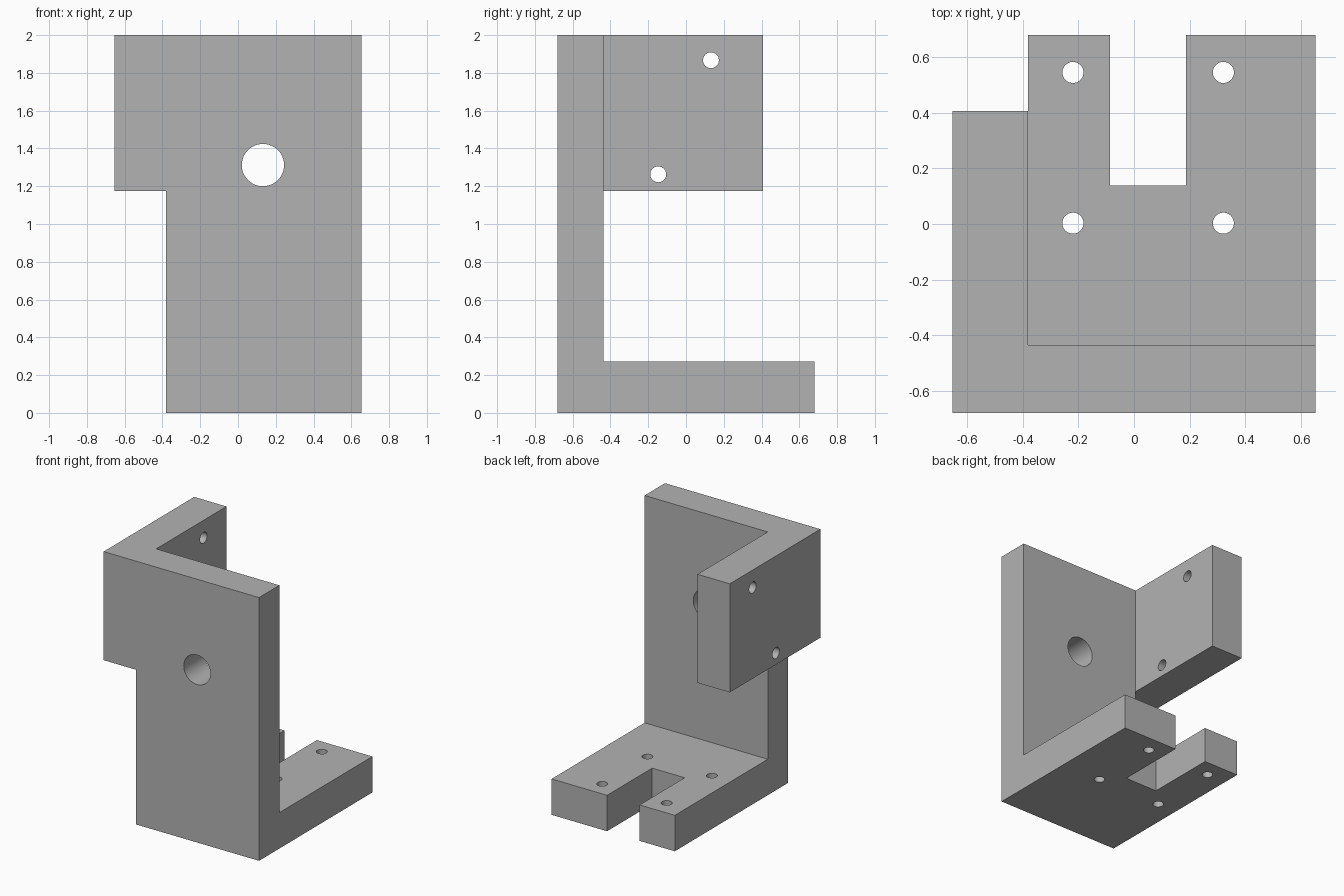
import bpy, bmesh, math
from mathutils import Vector, Matrix

cube = bpy.data.objects.get("Cube")
if cube:
    bpy.data.objects.remove(cube, do_unlink=True)

# Material
grey = bpy.data.materials.new("plain grey")
grey.use_nodes = True
colour = (0.45, 0.45, 0.45, 1)
grey.diffuse_color = colour
grey.node_tree.nodes["Principled BSDF"].inputs["Base Color"].default_value = colour

# Main dimensions
W, D, H = 0.653, 0.68, 2.0
NECK = -0.382          # left edge of the base and lower wall
WALL_BACK = -0.436
BASE_TOP = 0.273
WING_LOW = 1.175
WING_BACK = 0.407
SLOT = (-0.086, 0.187, 0.139)


def add_mesh(name, bm):
    bmesh.ops.recalc_face_normals(bm, faces=bm.faces)
    mesh = bpy.data.meshes.new(name)
    bm.to_mesh(mesh)
    bm.free()
    mesh.materials.append(grey)
    obj = bpy.data.objects.new(name, mesh)
    bpy.context.collection.objects.link(obj)
    return obj


def extrude(name, points, push):
    bm = bmesh.new()
    face = bm.faces.new([bm.verts.new(p) for p in points])
    made = bmesh.ops.extrude_face_region(bm, geom=[face], use_keep_orig=True)
    verts = [g for g in made["geom"] if isinstance(g, bmesh.types.BMVert)]
    bmesh.ops.translate(bm, verts=verts, vec=push)
    return add_mesh(name, bm)


def drill(name, centre, axis, radius, length):
    bm = bmesh.new()
    turn = Vector((0, 0, 1)).rotation_difference(Vector(axis)).to_matrix().to_4x4()
    bmesh.ops.create_cone(bm, cap_ends=True, segments=48, radius1=radius, radius2=radius,
                          depth=length, matrix=Matrix.Translation(centre) @ turn)
    return add_mesh(name, bm)


def combine(target, other, operation):
    mod = target.modifiers.new(operation.lower(), "BOOLEAN")
    mod.operation, mod.solver, mod.object = operation, "EXACT", other
    bpy.context.view_layer.objects.active = target
    bpy.ops.object.modifier_apply(modifier=mod.name)
    bpy.data.objects.remove(other, do_unlink=True)


# Upright wall, wider at the top
wall = [(NECK, 0), (W, 0), (W, H), (-W, H), (-W, WING_LOW), (NECK, WING_LOW)]
bracket = extrude("bracket", [(x, -D, z) for x, z in wall], (0, WALL_BACK + D, 0))

# Slotted base plate
s0, s1, sy = SLOT
base = [(NECK, -D), (W, -D), (W, D), (s1, D), (s1, sy), (s0, sy), (s0, D), (NECK, D)]
combine(bracket, extrude("base", [(x, y, 0) for x, y in base], (0, 0, BASE_TOP)), "UNION")

# Side wing
wing = [(-W, -D), (NECK, -D), (NECK, WING_BACK), (-W, WING_BACK)]
combine(bracket, extrude("wing", [(x, y, WING_LOW) for x, y in wing],
                         (0, 0, H - WING_LOW)), "UNION")

# Holes through the wall, wing and base
holes = [((0.132, -0.56, 1.312), (0, 1, 0), 0.112)]
holes += [((-0.52, y, z), (1, 0, 0), 0.042) for y, z in ((0.132, 1.867), (-0.147, 1.263))]
holes += [((x, y, 0.137), (0, 0, 1), 0.038) for x in (-0.22, 0.322) for y in (0.003, 0.546)]
for centre, axis, radius in holes:
    combine(bracket, drill("drill", centre, axis, radius, 0.5), "DIFFERENCE")

# Clean flat faces and smooth the bores
bm = bmesh.new()
bm.from_mesh(bracket.data)
bmesh.ops.remove_doubles(bm, verts=bm.verts, dist=0.0001)
bmesh.ops.dissolve_limit(bm, angle_limit=math.radians(1), verts=bm.verts, edges=bm.edges)
bm.to_mesh(bracket.data)
bm.free()
bracket.select_set(True)
bpy.context.view_layer.objects.active = bracket
bpy.ops.object.shade_smooth_by_angle(angle=math.radians(30))
